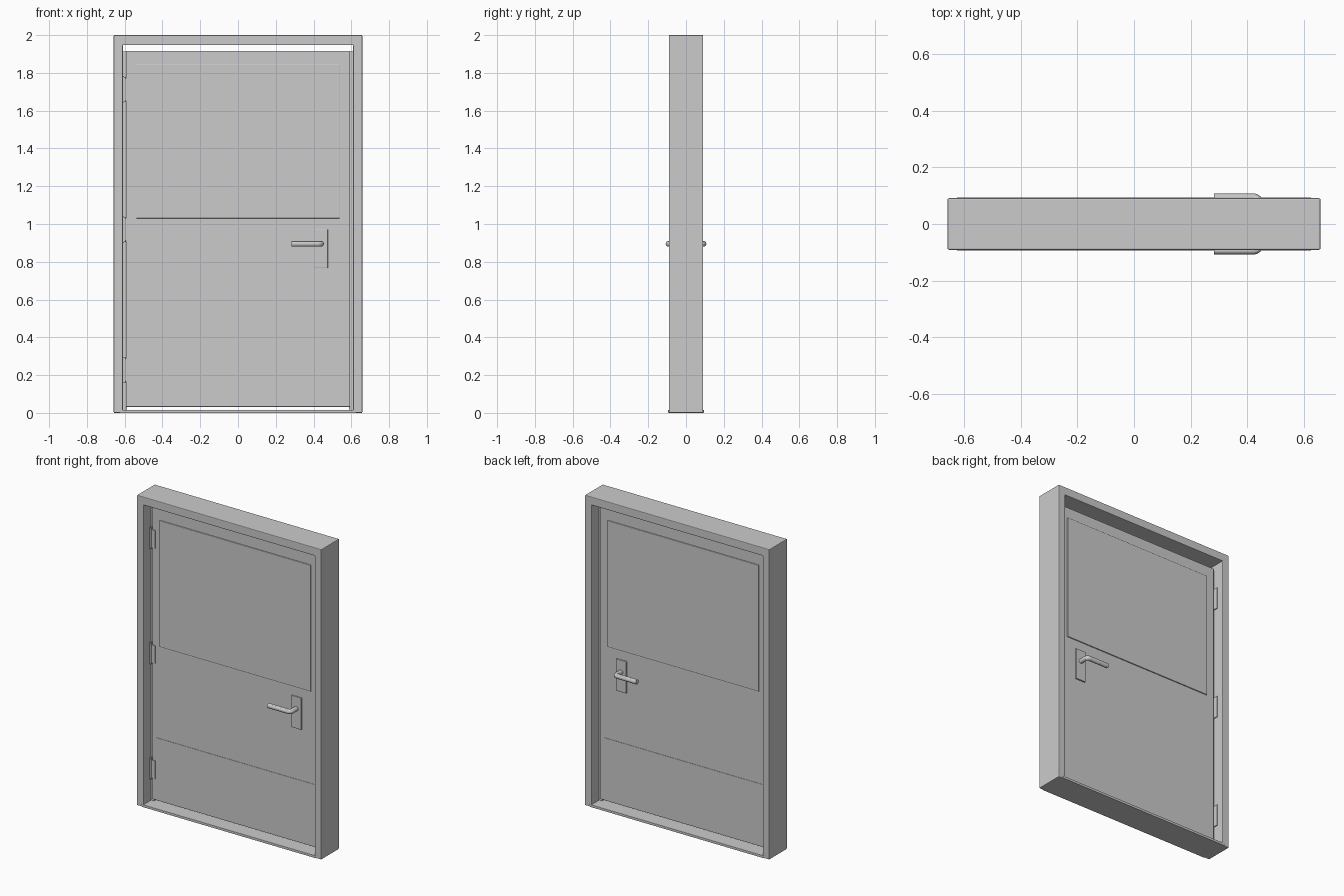
import bpy, bmesh, math

if "Cube" in bpy.data.objects:
    bpy.data.objects.remove(bpy.data.objects["Cube"])

grey = bpy.data.materials.new("grey_metal")
grey.diffuse_color = (0.6, 0.6, 0.6, 1)
grey.use_nodes = True
grey.node_tree.nodes["Principled BSDF"].inputs["Base Color"].default_value = grey.diffuse_color


def add_mesh(name, bm, bevel=0.0):
    me = bpy.data.meshes.new(name)
    bmesh.ops.recalc_face_normals(bm, faces=bm.faces[:])
    bm.to_mesh(me)
    bm.free()
    me.materials.append(grey)
    ob = bpy.data.objects.new(name, me)
    bpy.context.collection.objects.link(ob)
    if bevel:
        mod = ob.modifiers.new("bevel", 'BEVEL')
        mod.width = bevel
        mod.segments = 2
    return ob


def box(name, x0, x1, y0, y1, z0, z1, bevel=0.0):
    bm = bmesh.new()
    bmesh.ops.create_cube(bm, size=1)
    for v in bm.verts:
        v.co = ((x0 + x1) / 2 + v.co.x * (x1 - x0),
                (y0 + y1) / 2 + v.co.y * (y1 - y0),
                (z0 + z1) / 2 + v.co.z * (z1 - z0))
    return add_mesh(name, bm, bevel)


# Door frame: U profile extruded through the wall depth
bm = bmesh.new()
outline = [(-0.658, 0), (-0.658, 2), (0.658, 2), (0.658, 0),
           (0.61, 0), (0.61, 1.947), (-0.61, 1.947), (-0.61, 0)]
face = bm.faces.new([bm.verts.new((x, -0.091, z)) for x, z in outline])
ext = bmesh.ops.extrude_face_region(bm, geom=[face])
for v in ext["geom"]:
    if isinstance(v, bmesh.types.BMVert):
        v.co.y = 0.091
add_mesh("door_frame", bm, 0.004)

# Threshold and side stops
box("threshold", -0.625, 0.625, -0.094, 0.094, 0, 0.016, 0.002)
for side, s in (("left", -1), ("right", 1)):
    a, b = sorted((s * 0.588, s * 0.612))
    box("door_stop_" + side, a, b, -0.013, 0.013, 0.016, 1.912)

# Door leaf
box("door_leaf", -0.593, 0.593, -0.026, 0.026, 0.032, 1.916, 0.002)

# Hinges: leaf on the door, leaf on the jamb, knuckle between
for i, z in enumerate((0.227, 0.97, 1.713)):
    box(f"hinge_door_leaf_{i}", -0.606, -0.57, -0.031, -0.024, z - 0.058, z + 0.058)
    box(f"hinge_jamb_leaf_{i}", -0.612, -0.604, -0.032, 0.045, z - 0.07, z + 0.07)
    bm = bmesh.new()
    bmesh.ops.create_cone(bm, cap_ends=True, segments=16, radius1=0.007,
                          radius2=0.007, depth=0.13)
    bmesh.ops.translate(bm, verts=bm.verts[:], vec=(-0.601, -0.028, z))
    add_mesh(f"hinge_knuckle_{i}", bm)

# Panels, kick plates and handles on both faces
for side, s in (("front", -1), ("back", 1)):
    def plate(name, x0, x1, z0, z1, depth, bevel=0.0):
        a, b = sorted((s * 0.024, s * depth))
        box(f"{name}_{side}", x0, x1, a, b, z0, z1, bevel)

    plate("upper_panel", -0.54, 0.54, 1.03, 1.845, 0.033, 0.003)
    plate("kick_plate", -0.565, 0.565, 0.056, 0.436, 0.028)
    plate("handle_plate", 0.402, 0.476, 0.766, 0.971, 0.035, 0.003)

    # Lever: round bar bent at the elbow
    cu = bpy.data.curves.new("lever_" + side, 'CURVE')
    cu.dimensions = '3D'
    cu.bevel_depth = 0.015
    cu.bevel_resolution = 4
    cu.use_fill_caps = True
    path = [(0.44, 0.03), (0.44, 0.076)]
    path += [(0.423 + 0.017 * math.cos(t), 0.076 + 0.017 * math.sin(t))
             for t in (math.pi * k / 8 for k in range(1, 5))]
    path.append((0.283, 0.093))
    sp = cu.splines.new('POLY')
    sp.points.add(len(path) - 1)
    for p, (x, y) in zip(sp.points, path):
        p.co = (x, s * y, 0.895, 1)
    cu.materials.append(grey)
    lever = bpy.data.objects.new("lever_" + side, cu)
    bpy.context.collection.objects.link(lever)
    bpy.ops.object.select_all(action='DESELECT')
    lever.select_set(True)
    bpy.context.view_layer.objects.active = lever
    bpy.ops.object.convert(target='MESH')
    bpy.ops.object.shade_smooth_by_angle()
